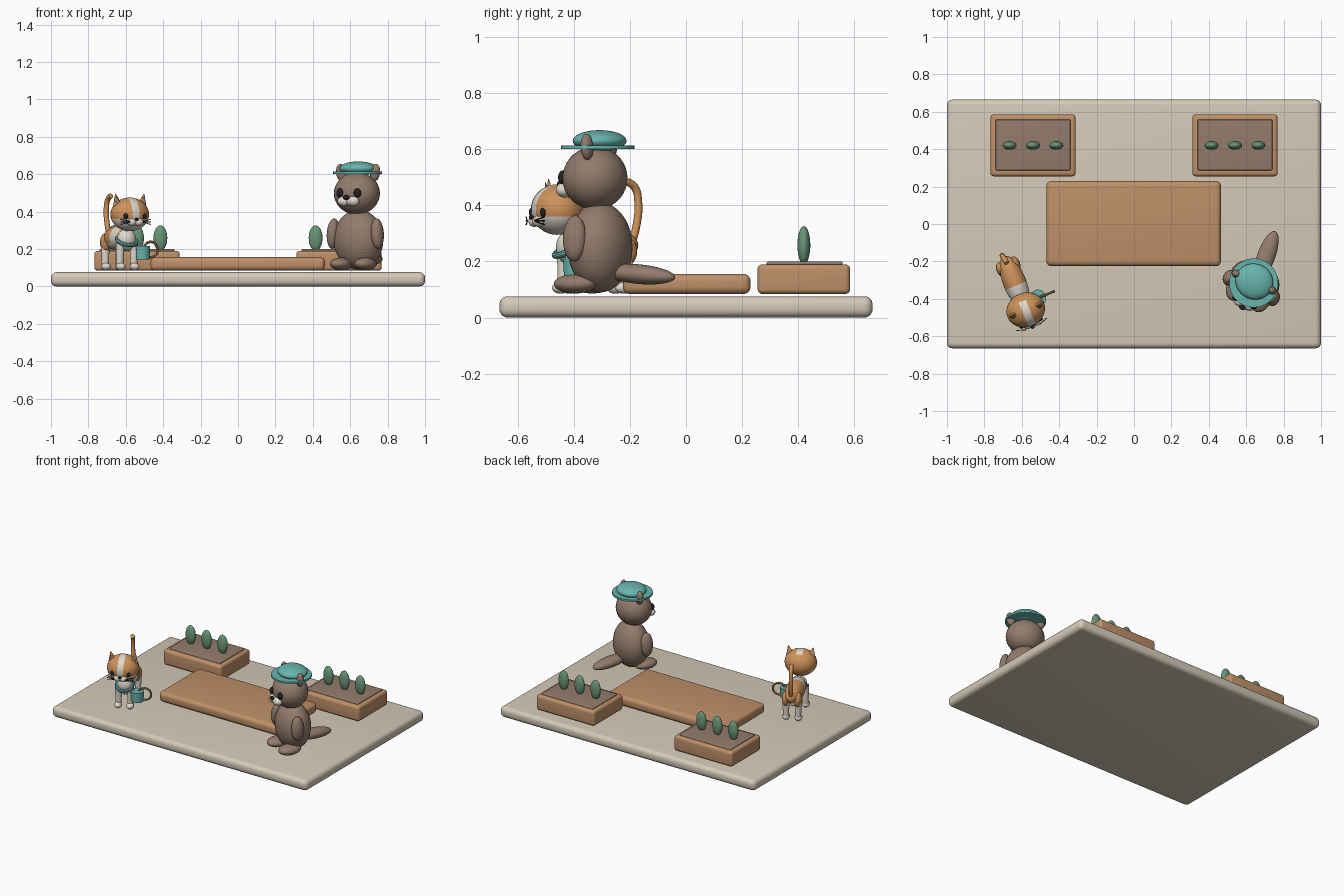
import bpy, bmesh
from math import radians, pi
from mathutils import Matrix, Vector, Euler

if "Cube" in bpy.data.objects:
    bpy.data.objects.remove(bpy.data.objects["Cube"])


def material(name, r, g, b):
    m = bpy.data.materials.new(name)
    m.use_nodes = True
    m.diffuse_color = (r, g, b, 1)
    m.node_tree.nodes["Principled BSDF"].inputs["Base Color"].default_value = (r, g, b, 1)
    return m


CREAM = material("cream", .66, .59, .48)
WOOD = material("wood", .52, .28, .14)
BROWN = material("brown", .29, .2, .15)
TEAL = material("teal", .14, .46, .42)
GREEN = material("leaf green", .14, .3, .18)
ORANGE = material("orange", .62, .29, .1)
WHITE = material("off white", .74, .69, .61)
BLACK = material("black", .015, .015, .018)

WORLD = Matrix()


def place(x, y, turn):
    return Matrix.Translation((x, y, 0)) @ Matrix.Rotation(radians(turn), 4, 'Z')


def finish(bm, name, mats, matrix):
    mesh = bpy.data.meshes.new(name)
    bm.to_mesh(mesh)
    bm.free()
    ob = bpy.data.objects.new(name, mesh)
    bpy.context.collection.objects.link(ob)
    for m in mats:
        mesh.materials.append(m)
    mesh.transform(matrix)
    for p in mesh.polygons:
        p.use_smooth = True
    bpy.ops.object.select_all(action='DESELECT')
    ob.select_set(True)
    bpy.context.view_layer.objects.active = ob
    bpy.ops.object.shade_smooth_by_angle(angle=radians(40))
    return ob


def local(at, root, tilt=(0, 0, 0)):
    rot = Euler([radians(a) for a in tilt]).to_matrix().to_4x4()
    return root @ Matrix.Translation(at) @ rot


def ball(name, at, radii, mat, root=WORLD, tilt=(0, 0, 0), cuts=(), rule=None, extra=()):
    """Ellipsoid; cuts are (point, normal) planes and rule picks a material per face."""
    bm = bmesh.new()
    bmesh.ops.create_uvsphere(bm, u_segments=32, v_segments=18, radius=1)
    bmesh.ops.scale(bm, vec=radii, verts=bm.verts)
    for co, no in cuts:
        geom = bm.verts[:] + bm.edges[:] + bm.faces[:]
        bmesh.ops.bisect_plane(bm, geom=geom, plane_co=co, plane_no=no)
    if rule:
        for f in bm.faces:
            f.material_index = rule(f.calc_center_median())
    return finish(bm, name, [mat, *extra], local(at, root, tilt))


def box(name, low, high, bevel, mat):
    low, high = Vector(low), Vector(high)
    bm = bmesh.new()
    bmesh.ops.create_cube(bm, size=1)
    bmesh.ops.scale(bm, vec=high - low, verts=bm.verts)
    bmesh.ops.bevel(bm, geom=bm.edges[:], offset=bevel, segments=5, profile=.5, affect='EDGES')
    return finish(bm, name, [mat], Matrix.Translation((low + high) / 2))


def cone(name, at, r1, r2, depth, mat, root=WORLD, tilt=(0, 0, 0), sides=40, flat=1):
    bm = bmesh.new()
    bmesh.ops.create_cone(bm, cap_ends=True, segments=sides, radius1=r1, radius2=r2, depth=depth)
    bmesh.ops.scale(bm, vec=(1, flat, 1), verts=bm.verts)
    return finish(bm, name, [mat], local(at, root, tilt))


def torus(name, at, big, small, mat, root=WORLD, tilt=(0, 0, 0)):
    bpy.ops.mesh.primitive_torus_add(major_radius=big, minor_radius=small,
                                     major_segments=36, minor_segments=10)
    ob = bpy.context.object
    ob.name = name
    ob.data.materials.append(mat)
    bpy.ops.object.shade_smooth_by_angle()
    ob.matrix_world = local(at, root, tilt)
    return ob


def tube(name, points, radius, mat, root):
    cu = bpy.data.curves.new(name, 'CURVE')
    cu.dimensions = '3D'
    cu.bevel_depth, cu.bevel_resolution, cu.use_fill_caps = radius, 4, True
    sp = cu.splines.new('BEZIER')
    sp.bezier_points.add(len(points) - 1)
    for bp, p in zip(sp.bezier_points, points):
        bp.co = p
        bp.handle_left_type = bp.handle_right_type = 'AUTO'
    ob = bpy.data.objects.new(name, cu)
    bpy.context.collection.objects.link(ob)
    cu.materials.append(mat)
    ob.matrix_world = root


SIDES = (("left", 1), ("right", -1))

# Floor slab and low table
box("floor_slab", (-1, -.665, 0), (1, .665, .076), .03, CREAM)
box("low_table", (-.468, -.225, .084), (.465, .23, .156), .026, WOOD)

# Planters with soil and three leaves each
for side, s in SIDES:
    cx = .54 * s
    box(side + "_planter", (cx - .228, .255, .084), (cx + .228, .585, .19), .018, WOOD)
    box(side + "_soil", (cx - .2, .287, .16), (cx + .2, .558, .2), .006, BROWN)
    for i in range(3):
        ball(f"{side}_plant_{i + 1}", (cx + (i - 1) * .125, .42, .258), (.037, .023, .068), GREEN)

# Standing otter
OTTER = place(.64, -.315, -25)
ball("otter_body", (0, .01, .25), (.138, .11, .16), BROWN, OTTER)
ball("otter_head", (0, -.01, .497), (.125, .114, .113), BROWN, OTTER)
ball("otter_tail", (.0, .16, .155), (.048, .14, .035), BROWN, OTTER, (-5, 0, 5))
for side, s in SIDES:
    ball(side + "_otter_arm", (.13 * s, -.03, .282), (.033, .043, .082), BROWN, OTTER, (0, -4 * s, 0))
    ball(side + "_otter_foot", (.072 * s, -.055, .12), (.055, .08, .034), BROWN, OTTER)
    ball(side + "_otter_ear", (.1 * s, .005, .608), (.028, .022, .047), BROWN, OTTER, (0, 8 * s, 0))
    ball(side + "_otter_eye", (.051 * s, -.113, .5), (.021, .016, .024), BLACK, OTTER)
    ball(side + "_otter_muzzle", (.026 * s, -.118, .455), (.036, .03, .027), WHITE, OTTER)
ball("otter_nose", (0, -.145, .475), (.018, .013, .013), BLACK, OTTER)

# Otter's hat
cone("hat_brim", (0, 0, .607), .131, .131, .013, TEAL, OTTER)
ball("hat_crown", (0, .008, .63), (.102, .095, .038), TEAL, OTTER)

# Cat body: orange back with a pale saddle and belly
CAT = place(-.635, -.32, 22)
ball("cat_body", (0, .01, .258), (.062, .15, .066), ORANGE, CAT, extra=[WHITE],
     cuts=[((0, -.09, 0), (0, 1, 0)), ((0, -.02, 0), (0, 1, 0)), ((0, 0, -.025), (0, 0, 1))],
     rule=lambda c: int(c.z < -.025 or -.09 < c.y < -.02))
ball("cat_chest", (0, -.105, .25), (.052, .045, .06), WHITE, CAT)
for side, s in SIDES:
    for part, y in (("front", -.11), ("back", .1)):
        cone(f"{side}_{part}_cat_leg", (.04 * s, y, .165), .019, .023, .13, WHITE, CAT, sides=20)
        ball(f"{side}_{part}_cat_paw", (.04 * s, y - .01, .106), (.025, .032, .021), WHITE, CAT)
    ball(side + "_cat_haunch", (.04 * s, .1, .235), (.026, .04, .05), ORANGE, CAT)

# Cat tail
tube("cat_tail", [(0, .13, .25), (-.005, .155, .32), (-.008, .165, .41), (-.005, .15, .465),
                  (0, .12, .485)], .014, ORANGE, CAT)

# Cat head: pale blaze and lower face
ball("cat_head", (0, -.15, .385), (.105, .092, .09), ORANGE, CAT, extra=[WHITE],
     cuts=[((.02, 0, 0), (1, 0, 0)), ((-.02, 0, 0), (1, 0, 0)),
           ((0, 0, -.025), (0, 0, 1)), ((0, .05, 0), (0, 1, 0))],
     rule=lambda c: int(c.y < .05 and (abs(c.x) < .02 or c.z < -.025)))
ball("cat_nose", (0, -.25, .358), (.011, .008, .008), BLACK, CAT)
for side, s in SIDES:
    ball(side + "_cat_muzzle", (.02 * s, -.23, .343), (.026, .02, .02), WHITE, CAT)
    ball(side + "_cat_eye", (.053 * s, -.226, .375), (.014, .01, .016), BLACK, CAT)
    cone(side + "_cat_ear", (.074 * s, -.15, .455), .034, .002, .08, ORANGE, CAT, (0, 12 * s, 0), 24, .5)
    cone(side + "_cat_inner_ear", (.074 * s, -.162, .453), .023, .002, .06, BROWN, CAT,
         (0, 12 * s, 0), 24, .4)
    for i in (-1, 0, 1):
        cone(f"{side}_cat_whisker_{i + 2}", (.062 * s, -.242, .345 + .008 * i), .0022, .0022, .055,
             BLACK, CAT, (0, 90 - 12 * i * s, 18 * s), 8)

# Cat's collar and little pail with a hoop handle
torus("cat_collar", (0, -.108, .245), .053, .011, TEAL, CAT, (28, 0, 0))
cone("pail", (.085, -.115, .18), .04, .044, .07, TEAL, CAT)
torus("pail_handle", (.135, -.115, .197), .041, .007, WOOD, CAT, (90, 0, 0))
